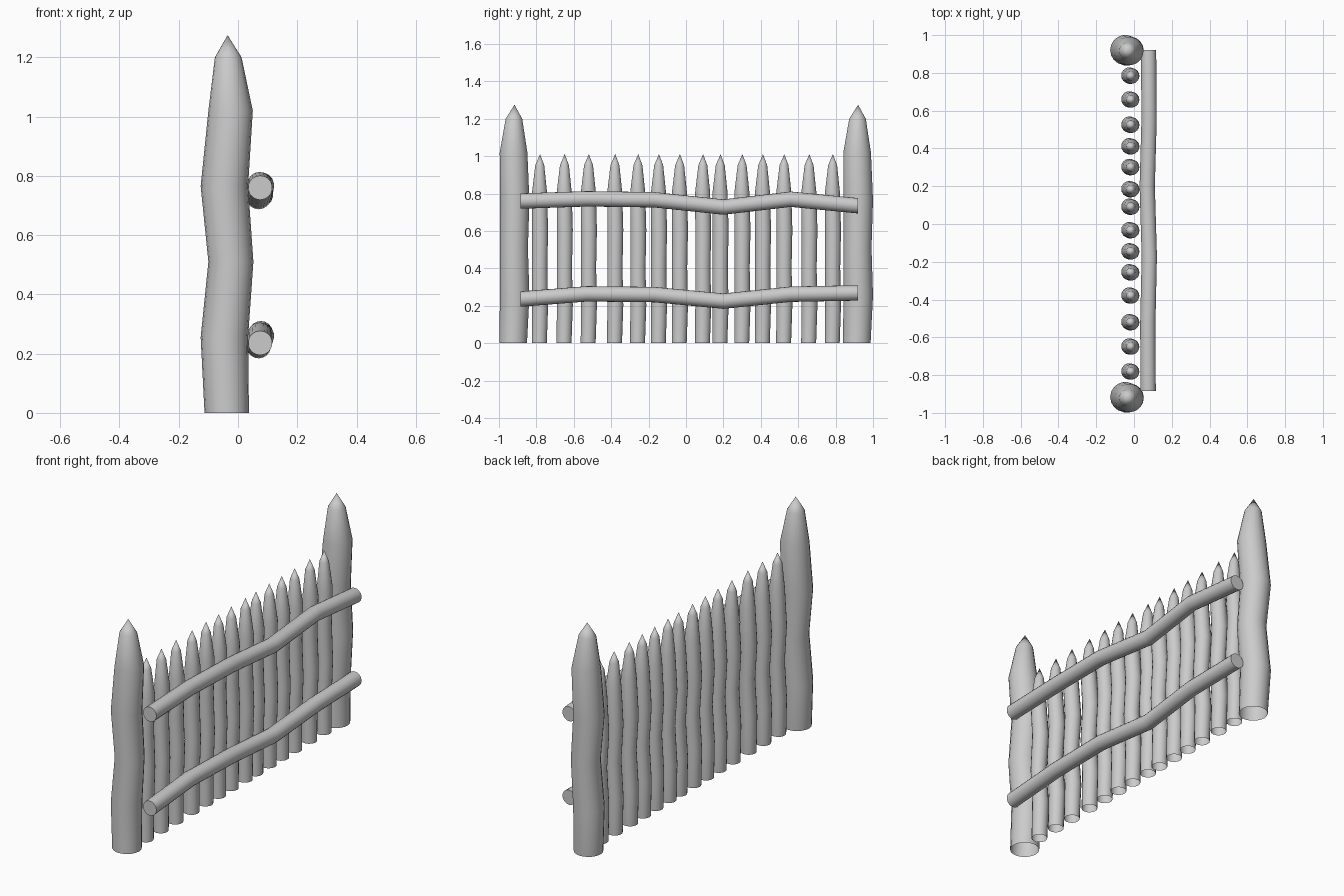
import bpy
import bmesh
from math import cos, sin, tau
from mathutils import Vector

if "Cube" in bpy.data.objects:
    bpy.data.objects.remove(bpy.data.objects["Cube"])

SIDES = 18


def loft(name, rings, u, v, capped=False):
    """Skin circular rings (centre, radius); zero radius becomes a point."""
    bm = bmesh.new()
    u, v = Vector(u), Vector(v)
    loops = []
    for c, r in rings:
        n = SIDES if r > 0 else 1
        loops.append([bm.verts.new(Vector(c) + r * (u * cos(tau * i / n) + v * sin(tau * i / n)))
                      for i in range(n)])
    for a, b in zip(loops, loops[1:]):
        for i in range(SIDES):
            j = (i + 1) % SIDES
            if len(b) == 1:
                bm.faces.new((a[i], a[j], b[0]))
            else:
                bm.faces.new((a[i], a[j], b[j], b[i]))
    if capped:
        bm.faces.new(loops[0][::-1])
        bm.faces.new(loops[-1])
    me = bpy.data.meshes.new(name)
    bm.to_mesh(me)
    bm.free()
    ob = bpy.data.objects.new(name, me)
    bpy.context.collection.objects.link(ob)
    bpy.ops.object.select_all(action='DESELECT')
    ob.select_set(True)
    bpy.context.view_layer.objects.active = ob
    bpy.ops.object.shade_smooth_by_angle(angle=0.6)
    return ob


# Crooked stake profile: x offset, y offset, height, radius
STAKE = [(0.00, -0.004, 0.0, 0.075), (-0.008, 0.004, 0.255, 0.080),
         (0.014, 0.0, 0.51, 0.076), (-0.008, 0.004, 0.765, 0.080),
         (0.013, -0.002, 1.02, 0.075), (0.005, 0.0, 1.20, 0.045),
         (0.003, 0.003, 1.275, 0.0)]


def stake(name, x, y, width, height):
    rings = [((x + dx * width, y + dy * width, z * height), r * width)
             for dx, dy, z, r in STAKE]
    loft(name, rings, (1, 0, 0), (0, 1, 0))


# End posts
stake("front_post", -0.038, -0.92, 1, 1)
stake("back_post", -0.038, 0.917, 1, 1)

# Palings, unevenly spaced
PALING_Y = [-0.782, -0.650, -0.521, -0.380, -0.257, -0.146, -0.034,
            0.090, 0.183, 0.300, 0.410, 0.524, 0.658, 0.784]
for i, y in enumerate(PALING_Y):
    stake(f"paling_{i + 1}", -0.020, y, 0.54, 0.793)

# Horizontal rails, slightly bent
RAIL_Y = [-0.885, -0.53, -0.17, 0.20, 0.56, 0.92]
RAIL_X = [0.075, 0.073, 0.081, 0.070, 0.080, 0.077]
RAILS = {"upper_rail": [0.760, 0.772, 0.767, 0.728, 0.770, 0.735],
         "lower_rail": [0.236, 0.264, 0.260, 0.225, 0.262, 0.269]}
for name, heights in RAILS.items():
    rings = [(p, 0.041) for p in zip(RAIL_X, RAIL_Y, heights)]
    loft(name, rings, (0, 0, 1), (1, 0, 0), capped=True)
